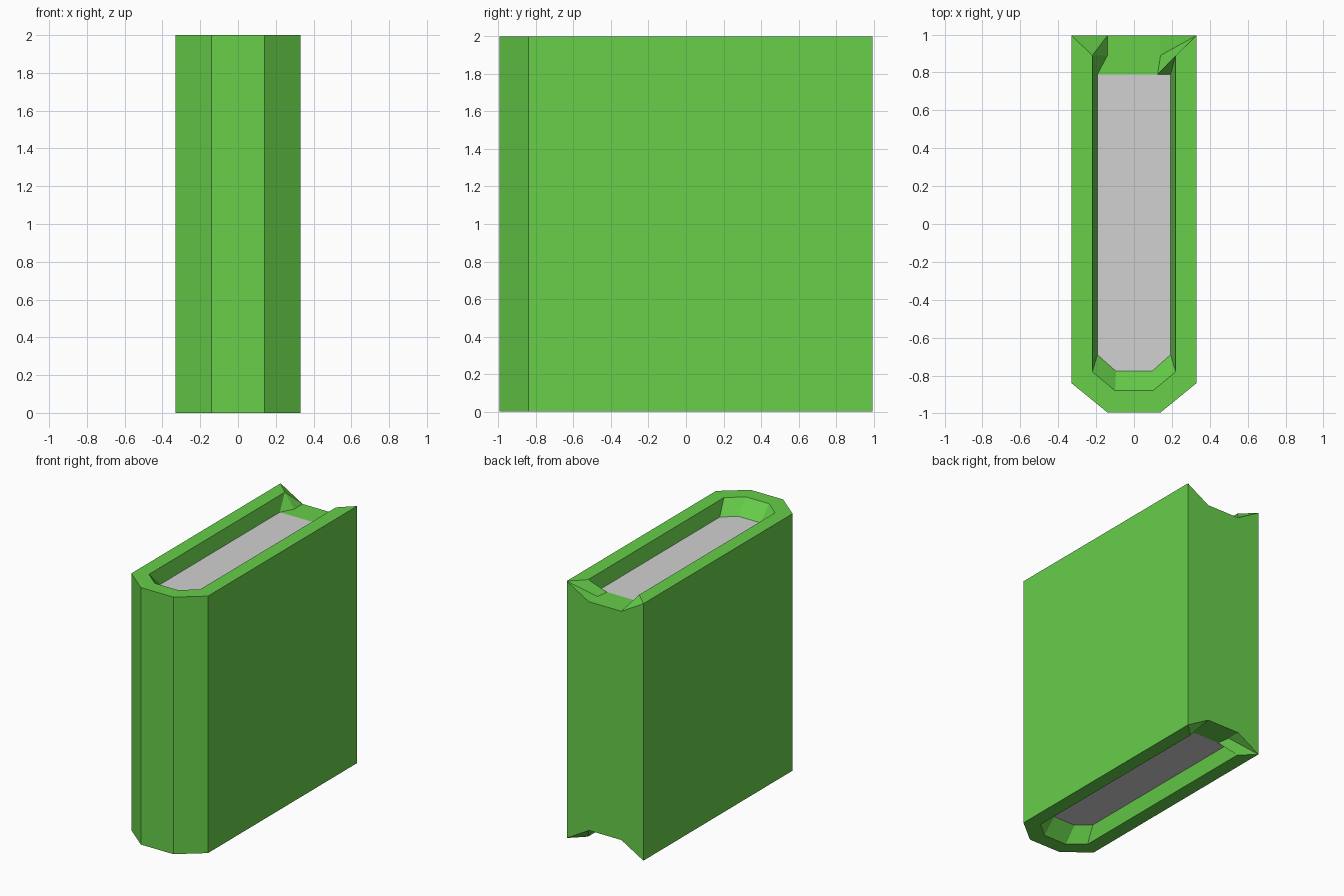
import bpy, bmesh

if "Cube" in bpy.data.objects:
    bpy.data.objects.remove(bpy.data.objects["Cube"])

H = 2.0        # book height
D = 0.11       # recess depth of the page block


def material(name, rgb):
    m = bpy.data.materials.new(name)
    m.diffuse_color = (*rgb, 1.0)
    m.use_nodes = True
    m.node_tree.nodes["Principled BSDF"].inputs["Base Color"].default_value = m.diffuse_color
    return m


# Open U-shaped outlines, from back-left round the spine to back-right
def outline(w, back, side, spine_w, spine):
    left = [(-w, back), (-w, side), (-spine_w, spine)]
    return left + [(-x, y) for x, y in reversed(left)]


OUTER = outline(0.33, 0.995, -0.84, 0.14, -0.995)
RIM = outline(0.22, 0.89, -0.78, 0.10, -0.88)
PAGE = outline(0.193, 0.79, -0.69, 0.095, -0.777)

bm = bmesh.new()


def book_end(flip):
    """One end of the book; the lower end is the upper one turned about y."""
    def vert(p, z):
        return bm.verts.new((-p[0], p[1], H - z) if flip else (p[0], p[1], z))

    outer = [vert(p, H) for p in OUTER]
    rim = [vert(p, H) for p in RIM]
    page = [vert(p, H - D) for p in PAGE]
    back_l, back_r = (vert((x, 0.995), H - D) for x in (-0.14, 0.14))
    mid_l, mid_r = (vert((x, 0.89), H - D) for x in (-0.14, 0.14))
    notch = vert((0.125, 0.79), H - D)

    # cover rim and sloping inner wall
    for i in range(5):
        bm.faces.new((outer[i], outer[i + 1], rim[i + 1], rim[i]))
        bm.faces.new((rim[i], rim[i + 1], page[i + 1], page[i]))

    # pages
    bm.faces.new(page + [notch]).material_index = 1

    # lowered shelf at the back
    bm.faces.new((back_l, back_r, mid_r, notch, page[0], mid_l))

    # left corner facets
    bm.faces.new((outer[0], rim[0], back_l))
    bm.faces.new((rim[0], mid_l, back_l))
    bm.faces.new((rim[0], page[0], mid_l))

    # right corner facets
    bm.faces.new((outer[5], back_r, mid_r))
    bm.faces.new((outer[5], mid_r, notch, rim[5]))
    bm.faces.new((rim[5], notch, page[5]))
    return outer, [back_l, back_r]


top, top_back = book_end(False)
low, low_back = book_end(True)
low.reverse()          # put the lower loop in the same order as the upper
low_back.reverse()

# side covers and spine
for i in range(5):
    bm.faces.new((top[i], low[i], low[i + 1], top[i + 1]))

# back face with notched top and bottom edges
bm.faces.new([top[0], *top_back, top[5], low[5], *reversed(low_back), low[0]])

bmesh.ops.recalc_face_normals(bm, faces=bm.faces[:])
mesh = bpy.data.meshes.new("book")
bm.to_mesh(mesh)
bm.free()
mesh.materials.append(material("green cover", (0.135, 0.62, 0.068)))
mesh.materials.append(material("grey pages", (0.64, 0.64, 0.64)))
bpy.context.collection.objects.link(bpy.data.objects.new("book", mesh))
